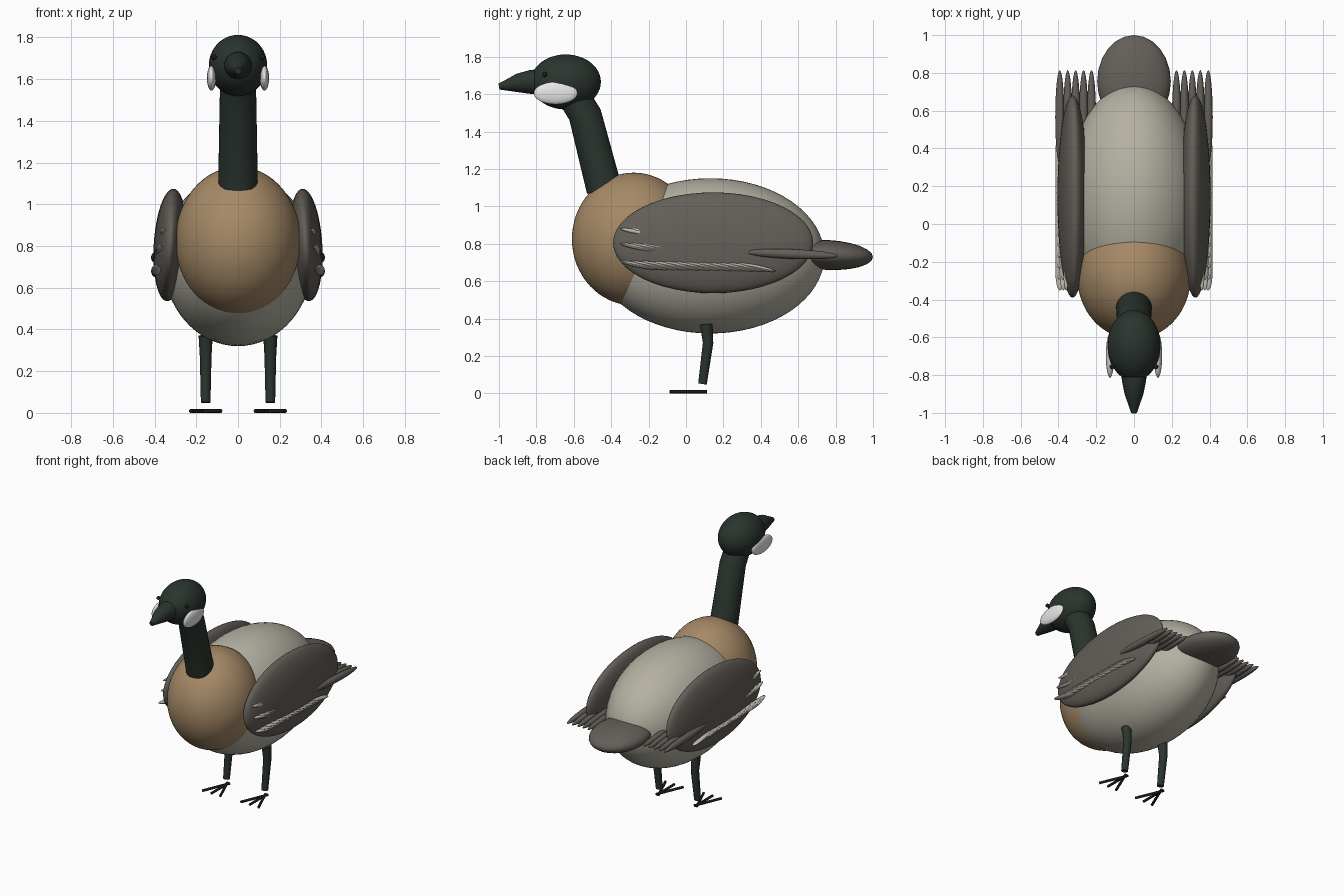
import bpy, bmesh, math
from mathutils import Vector, Matrix, Euler

if "Cube" in bpy.data.objects:
    bpy.data.objects.remove(bpy.data.objects["Cube"])


def material(name, rgb):
    m = bpy.data.materials.new(name)
    m.diffuse_color = (*rgb, 1)
    m.use_nodes = True
    m.node_tree.nodes["Principled BSDF"].inputs["Base Color"].default_value = m.diffuse_color
    return m


GREY = material("pale grey", (0.46, 0.44, 0.365))
TAN = material("tan", (0.38, 0.25, 0.135))
DARK = material("green black", (0.023, 0.034, 0.027))
WING = material("wing grey", (0.125, 0.113, 0.098))
LIGHT = material("feather cream", (0.50, 0.48, 0.42))
WHITE = material("cheek white", (0.80, 0.80, 0.78))
BLACK = material("soft black", (0.012, 0.012, 0.012))


def finish(name, bm, mat):
    bmesh.ops.recalc_face_normals(bm, faces=bm.faces)
    mesh = bpy.data.meshes.new(name)
    bm.to_mesh(mesh)
    bm.free()
    mesh.materials.append(mat)
    ob = bpy.data.objects.new(name, mesh)
    bpy.context.collection.objects.link(ob)
    bpy.ops.object.select_all(action='DESELECT')
    ob.select_set(True)
    bpy.context.view_layer.objects.active = ob
    bpy.ops.object.shade_smooth_by_angle(angle=math.radians(40))
    return ob


def ellipsoids(name, mat, items, u=48, v=24):
    """Each item is centre, half sizes, rotation; poles lie along y."""
    bm = bmesh.new()
    for centre, half, rot in items:
        m = (Matrix.Translation(centre) @ Euler(rot).to_matrix().to_4x4()
             @ Matrix.Diagonal((*half, 1)) @ Matrix.Rotation(math.pi / 2, 4, 'X'))
        bmesh.ops.create_uvsphere(bm, u_segments=u, v_segments=v, radius=1, matrix=m)
    return finish(name, bm, mat)


def tubes(name, mat, paths, n=24):
    """Each path is a list of (x, y, z, radius)."""
    bm = bmesh.new()
    for path in paths:
        pts = [Vector(p[:3]) for p in path]
        rings = []
        for i, p in enumerate(pts):
            d = (pts[min(i + 1, len(pts) - 1)] - pts[max(i - 1, 0)]).normalized()
            side = d.cross(Vector((0, 0, 1)) if abs(d.z) < 0.8 else Vector((0, 1, 0))).normalized()
            up = side.cross(d)
            r = path[i][3]
            rings.append([bm.verts.new(p + r * (math.cos(a) * side + math.sin(a) * up))
                          for a in (2 * math.pi * k / n for k in range(n))])
        for a, b in zip(rings, rings[1:]):
            for k in range(n):
                bm.faces.new((a[k], a[(k + 1) % n], b[(k + 1) % n], b[k]))
        bm.faces.new(rings[0])
        bm.faces.new(rings[-1])
    return finish(name, bm, mat)


O = (0, 0, 0)

# Trunk
ellipsoids("body", GREY, [((0, 0.13, 0.735), (0.36, 0.61, 0.415), O)], 64, 32)
ellipsoids("breast", TAN, [((0, -0.28, 0.825), (0.30, 0.33, 0.355), O)], 64, 32)
ellipsoids("tail", WING, [((0, 0.755, 0.74), (0.195, 0.245, 0.08), (-0.05, 0, 0))], 24, 12)

# Neck, head and beak
tubes("neck", DARK, [[(0, -0.437, 1.09, 0.095), (0, -0.54, 1.49, 0.088),
                      (0, -0.62, 1.62, 0.085)]], 32)
ellipsoids("head", DARK, [((0, -0.643, 1.665), (0.14, 0.188, 0.147), O)])
tubes("beak", DARK, [[(0, -0.78, 1.665, 0.068), (0, -0.83, 1.665, 0.064),
                      (0, -0.90, 1.659, 0.050), (0, -0.96, 1.647, 0.029),
                      (0, -1.0, 1.64, 0.016)]])

for s, side in ((1, "right"), (-1, "left")):
    # Face
    ellipsoids(side + "_cheek", WHITE,
               [((s * 0.127, -0.697, 1.605), (0.022, 0.117, 0.06), O)], 32, 16)
    ellipsoids(side + "_eye", BLACK,
               [((s * 0.116, -0.755, 1.705), (0.014, 0.013, 0.013), O)], 16, 8)

    # Wing with flight feathers behind
    ellipsoids(side + "_wing", WING,
               [((s * 0.325, 0.145, 0.805), (0.079, 0.535, 0.27), (0, -0.06 * s, 0))])
    ellipsoids(side + "_flight_feathers", WING,
               [((s * (0.225 + 0.042 * i), 0.565, 0.745), (0.024, 0.25, 0.026), (-0.04, 0, 0))
                for i in range(5)], 16, 12)

    # Pale covert rows: count, x, first z, half thickness
    for row, (count, x, z, t) in enumerate(((12, 0.392, 0.685, 0.024),
                                            (6, 0.375, 0.78, 0.019),
                                            (3, 0.359, 0.86, 0.015))):
        ellipsoids(f"{side}_covert_row_{row + 1}", LIGHT,
                   [((s * x, -0.25 + 0.057 * i, z - 0.001 * i), (t, 0.105, 0.013), (-0.2, 0, 0))
                    for i in range(count)], 12, 8)

    # Leg and three spread toes
    lx = s * 0.155
    tubes(side + "_leg", DARK, [[(lx, 0.108, 0.37, 0.034), (lx, 0.118, 0.27, 0.028),
                                 (lx, 0.088, 0.05, 0.023)]], 16)
    tubes(side + "_foot", BLACK,
          [[(lx - 0.01 * k, 0.11, 0.009, 0.009), (lx + 0.072 * k, -0.085, 0.009, 0.009)]
           for k in (-1, 0, 1)], 10)
